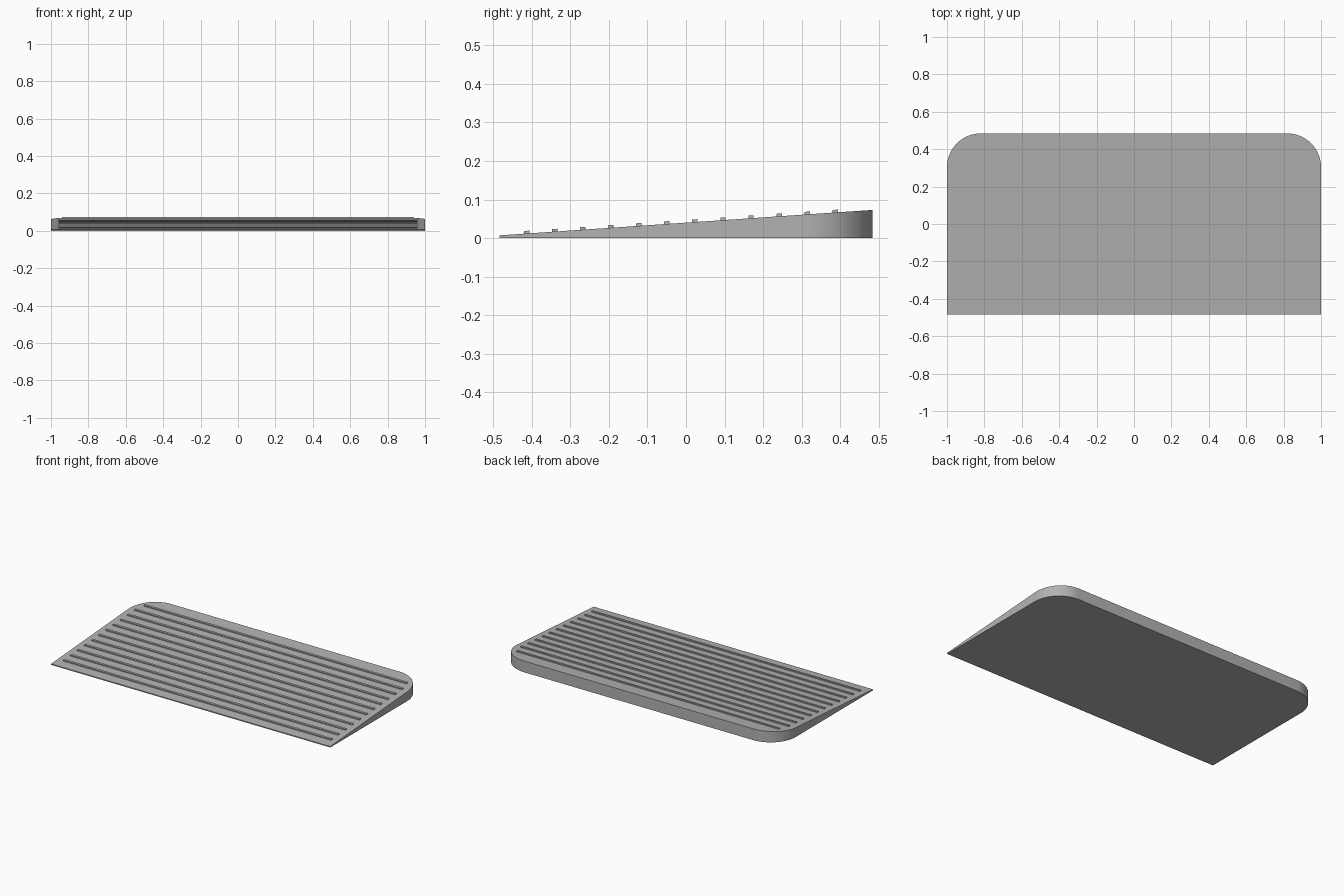
import bpy
import bmesh
from math import sin, cos, pi

HALF_X, HALF_Y = 1.0, 0.484
CORNER = 0.18
Z_FRONT, Z_BACK = 0.007, 0.073
RIBS, RIB_START, RIB_STEP = 12, -0.413, 0.0727
RIB_WIDTH, RIB_HEIGHT = 0.014, 0.007

cube = bpy.data.objects.get("Cube")
if cube:
    bpy.data.objects.remove(cube, do_unlink=True)

grey = bpy.data.materials.new("plain grey")
grey.use_nodes = True
colour = (0.45, 0.45, 0.45, 1)
grey.diffuse_color = colour
grey.node_tree.nodes["Principled BSDF"].inputs["Base Color"].default_value = colour


def slope(y):
    """Height of the ramp surface at depth y."""
    return Z_FRONT + (Z_BACK - Z_FRONT) * (y + HALF_Y) / (2 * HALF_Y)


def prism(name, outline, bottom, top):
    """Extrude an outline between two height functions of y."""
    bm = bmesh.new()
    low = [bm.verts.new((x, y, bottom(y))) for x, y in outline]
    high = [bm.verts.new((x, y, top(y))) for x, y in outline]
    bm.faces.new(low[::-1])
    bm.faces.new(high)
    for i in range(len(low)):
        j = (i + 1) % len(low)
        bm.faces.new((low[i], low[j], high[j], high[i]))
    mesh = bpy.data.meshes.new(name)
    bm.to_mesh(mesh)
    bm.free()
    mesh.materials.append(grey)
    obj = bpy.data.objects.new(name, mesh)
    bpy.context.collection.objects.link(obj)
    return obj


# Wedge-shaped ramp with rounded back corners
steps = 16
arc = [(HALF_X - CORNER + CORNER * cos(a), HALF_Y - CORNER + CORNER * sin(a))
       for a in (i * pi / 2 / steps for i in range(steps + 1))]
outline = [(-HALF_X, -HALF_Y), (HALF_X, -HALF_Y)] + arc
outline += [(-x, y) for x, y in reversed(arc)]
ramp = prism("ramp_body", outline, lambda y: 0, slope)
bpy.ops.object.select_all(action='DESELECT')
ramp.select_set(True)
bpy.context.view_layer.objects.active = ramp
bpy.ops.object.shade_smooth_by_angle()

# Raised grip ribs across the slope, the last one shorter to clear the corners
for i in range(RIBS):
    y = RIB_START + i * RIB_STEP
    half = 0.94 if i == RIBS - 1 else 0.96
    near, far = y - RIB_WIDTH / 2, y + RIB_WIDTH / 2
    prism(f"grip_rib_{i + 1}",
          [(-half, near), (half, near), (half, far), (-half, far)],
          lambda d: slope(d) - 0.002, lambda d: slope(d) + RIB_HEIGHT)
